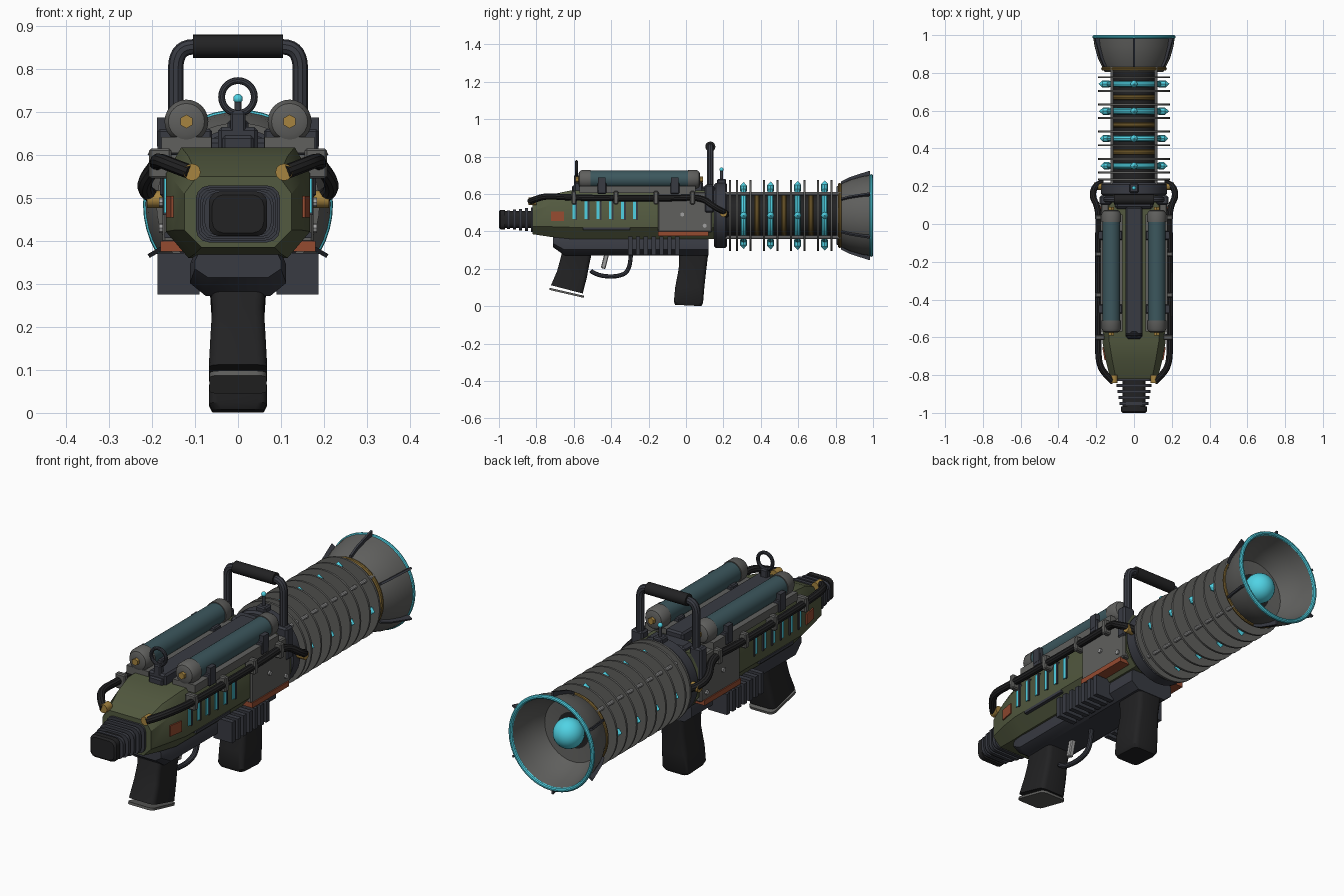
import bpy, bmesh, math
from mathutils import Vector, Matrix

if "Cube" in bpy.data.objects:
    bpy.data.objects.remove(bpy.data.objects["Cube"])

AX = 0.485  # barrel axis height


def mat(name, r, g, b):
    m = bpy.data.materials.new(name)
    m.diffuse_color = (r, g, b, 1)
    m.use_nodes = True
    m.node_tree.nodes["Principled BSDF"].inputs["Base Color"].default_value = m.diffuse_color
    return m


OLIVE = mat("olive", .085, .10, .05)
DARK = mat("dark_metal", .04, .043, .055)
BLACK = mat("rubber", .016, .016, .017)
GREY = mat("mid_grey", .115, .115, .11)
LIGHT = mat("light_grey", .35, .35, .35)
TEAL = mat("tank_teal", .045, .095, .11)
CYAN = mat("glow_cyan", .08, .65, .78)
GOLD = mat("bronze", .38, .23, .05)
BRONZE = mat("dark_bronze", .2, .125, .03)
RUST = mat("rust_orange", .3, .07, .03)


def finish(name, bm, m):
    bmesh.ops.recalc_face_normals(bm, faces=bm.faces[:])
    me = bpy.data.meshes.new(name)
    bm.to_mesh(me)
    bm.free()
    me.materials.append(m)
    o = bpy.data.objects.new(name, me)
    bpy.context.collection.objects.link(o)
    return o


def box(name, lo, hi, m, bevel=0.0, rot=None):
    bm = bmesh.new()
    c, s = (Vector(lo) + Vector(hi)) / 2, Vector(hi) - Vector(lo)
    bmesh.ops.create_cube(bm, size=1, matrix=Matrix.Diagonal((abs(s.x), abs(s.y), abs(s.z), 1)))
    if bevel:
        bmesh.ops.bevel(bm, geom=bm.edges[:], offset=bevel, segments=1, affect='EDGES')
    bm.transform(Matrix.Translation(c) @ (rot or Matrix()))
    return finish(name, bm, m)


def side_box(name, s, x, y, z, m, bevel=0.0, rot=None):
    return box(name, (s * x[0], y[0], z[0]), (s * x[1], y[1], z[1]), m, bevel, rot)


def rod(name, a, b, r, m, seg=16, r2=None):
    a, b = Vector(a), Vector(b)
    bm = bmesh.new()
    bmesh.ops.create_cone(bm, cap_ends=True, segments=seg, radius1=r, radius2=r if r2 is None else r2, depth=(b - a).length)
    q = Vector((0, 0, 1)).rotation_difference(b - a).to_matrix().to_4x4()
    bm.transform(Matrix.Translation((a + b) / 2) @ q)
    return finish(name, bm, m)


def ball(name, c, r, m):
    bm = bmesh.new()
    bmesh.ops.create_uvsphere(bm, u_segments=24, v_segments=14, radius=r, matrix=Matrix.Translation(c))
    return finish(name, bm, m)


def loft(name, rings, m):
    bm = bmesh.new()
    vs = [[bm.verts.new(p) for p in ring] for ring in rings]
    n = len(vs[0])
    for a, b in zip(vs, vs[1:]):
        for i in range(n):
            bm.faces.new((a[i], a[(i + 1) % n], b[(i + 1) % n], b[i]))
    bm.faces.new(vs[0])
    bm.faces.new(vs[-1])
    return finish(name, bm, m)


def revolve(name, prof, m, cx=0, cz=AX, seg=48):
    """Closed (radius, y) profile turned about a lengthwise axis."""
    bm = bmesh.new()
    rings = [[bm.verts.new((cx + r * math.cos(t), y, cz + r * math.sin(t))) for r, y in prof]
             for t in (2 * math.pi * k / seg for k in range(seg))]
    n = len(prof)
    for k in range(seg):
        a, b = rings[k], rings[(k + 1) % seg]
        for i in range(n):
            bm.faces.new((a[i], b[i], b[(i + 1) % n], a[(i + 1) % n]))
    return finish(name, bm, m)


def torus(name, R, r, y, m, cz=AX):
    return revolve(name, [(R + r * math.cos(a), y + r * math.sin(a)) for a in (math.pi * k / 5 for k in range(10))], m, cz=cz)


def tube(name, pts, r, m):
    cu = bpy.data.curves.new(name, 'CURVE')
    cu.dimensions, cu.bevel_depth, cu.bevel_resolution, cu.use_fill_caps = '3D', r, 3, True
    sp = cu.splines.new('NURBS')
    sp.points.add(len(pts) - 1)
    for p, co in zip(sp.points, pts):
        p.co = (*co, 1)
    sp.order_u, sp.use_endpoint_u, sp.resolution_u = 3, True, 6
    cu.materials.append(m)
    o = bpy.data.objects.new(name, cu)
    bpy.context.collection.objects.link(o)


def octa(y, w, zb, zt, tb, bb, cz):
    """Chamfered section: w half width, tb / bb top and bottom half widths, cz chamfer height."""
    return [(sx * x, y, z) for sx, x, z in ((1, bb, zb), (1, w, zb + cz), (1, w, zt - cz), (1, tb, zt),
                                            (-1, tb, zt), (-1, w, zt - cz), (-1, w, zb + cz), (-1, bb, zb))]


def rounded(hw, hd, c, f):
    """Rounded rectangle mapped through f(u, v)."""
    pts = []
    for su, sv, a0 in ((1, 1, 0), (-1, 1, 90), (-1, -1, 180), (1, -1, 270)):
        for k in range(4):
            a = math.radians(a0 + 30 * k)
            pts.append(f(su * (hw - c) + c * math.cos(a), sv * (hd - c) + c * math.sin(a)))
    return pts


# Receiver and lower frame
loft("receiver", [octa(-.82, .125, .385, .55, .095, .085, .04), octa(-.72, .15, .37, .597, .115, .10, .055),
                  octa(-.62, .168, .36, .618, .132, .115, .062), octa(.15, .168, .36, .618, .132, .115, .062)], OLIVE)
loft("lower_frame", [octa(-.71, .10, .315, .375, .09, .07, .02), octa(-.65, .112, .272, .375, .10, .075, .03),
                     octa(.12, .112, .272, .375, .10, .075, .03)], DARK)
box("top_spine", (-.046, -.6, .6), (.046, .09, .665), DARK, .008)
box("front_block", (-.10, .08, .58), (.10, .16, .64), DARK, .012)

# Rear bellows and butt cap
def stock_plate(name, y0, y1, hw, hh, m):
    loft(name, [rounded(hw, hh, .03, lambda u, v: (u, y, .463 + v)) for y in (y0, y1)], m)

stock_plate("stock_core", -.98, -.80, .062, .045, BLACK)
for i in range(5):
    y = -.95 + .032 * i
    stock_plate("stock_rib", y - .008, y + .008, .078 + .005 * i, .05 + .004 * i, DARK)
loft("butt_cap", [rounded(w, h, .025, lambda u, v: (u, y, .463 + v)) for y, w, h in
                  ((-1, .06, .044), (-.992, .068, .052), (-.967, .068, .052))], BLACK)

# Grips: sections are (y, z, half width, half depth, tilt)
def grip(name, secs, m):
    loft(name, [rounded(w, d, .022, lambda u, v: (u, y + v, z + v * t)) for y, z, w, d, t in secs], m)

grip("rear_grip", [(-.58, .30, .066, .078, -.1), (-.595, .235, .06, .078, -.15), (-.61, .17, .064, .08, -.2),
                   (-.637, .09, .068, .085, -.26)], BLACK)
grip("rear_grip_plate", [(-.637, .077, .066, .092, -.23), (-.639, .066, .066, .092, -.23)], GREY)
grip("foregrip", [(.042, .29, .066, .078, 0), (.035, .2, .06, .074, 0), (.02, .1, .066, .078, 0),
                  (.013, .02, .068, .078, -.05), (.012, .004, .06, .07, -.05)], BLACK)
tube("trigger_guard", [(0, -.51, .19), (0, -.48, .165), (0, -.37, .155), (0, -.295, .19), (0, -.295, .29)], .012, DARK)
box("trigger", (-.012, -.445, .2), (.012, -.42, .29), LIGHT, .004, Matrix.Rotation(-.25, 4, 'X'))

# Parts mirrored on both flanks
for s in (-1, 1):
    for i in range(7):
        side_box("cooling_fin", s, (.09, .187), (-.31 + .042 * i, -.287 + .042 * i), (.275, .372), DARK)
    for i in range(6):
        y = -.6 + .065 * i
        side_box("vent_light", s, (.15, .172), (y - .008, y + .008), (.465, .568), CYAN)
        side_box("vent_hood", s, (.15, .174), (y + .009, y + .018), (.46, .572), DARK)
    side_box("lower_slot", s, (.15, .171), (-.55, -.3), (.407, .42), DARK)
    side_box("side_plate", s, (.12, .176), (-.15, .14), (.395, .61), GREY, .006)
    side_box("side_plate_trim", s, (.12, .18), (-.15, .12), (.376, .4), RUST)
    side_box("warning_tag", s, (.142, .162), (-.72, -.65), (.455, .505), RUST, 0, Matrix.Rotation(-s * .17, 4, 'Z'))
    for y, z in ((-.02, .49), (-.13, .58), (.1, .43)):
        rod("plate_bolt", (s * .17, y, z), (s * .184, y, z), .011, LIGHT, 8)

    # Side hose with clips and bronze fittings
    tube("side_hose", [(s * .11, -.835, .56), (s * .15, -.80, .575), (s * .187, -.74, .59), (s * .19, -.62, .58), (s * .19, -.1, .575),
                       (s * .185, .08, .585), (s * .225, .15, .53), (s * .2, .215, .5), (s * .165, .215, .49)], .017, BLACK)
    rod("rear_hose_fitting", (s * .107, -.842, .56), (s * .107, -.80, .56), .02, GOLD, 12)
    rod("front_hose_fitting", (s * .212, .2, .497), (s * .165, .2, .497), .02, GOLD, 12)
    for y in (-.6, -.375, -.16, .035):
        side_box("hose_clip", s, (.155, .207), (y - .013, y + .013), (.545, .615), GREY, .005)

    # Pressure tanks in their cradles
    tx, tz = s * .12, .678
    rod("tank", (tx, -.53, tz), (tx, .03, tz), .047, TEAL, 32)
    for y0, d in ((-.53, -1), (.03, 1)):
        loft("tank_cap", [[(tx + r * math.cos(a), y0 + d * e, tz + r * math.sin(a)) for a in (k * math.pi / 12 for k in range(24))]
                          for e, r in ((-.02, .051), (.025, .051), (.04, .042), (.045, .03))], GREY)
        rod("tank_valve", (tx, y0, tz), (tx, y0 + d * .06, tz), .016, GOLD, 6)
    for y in (-.45, -.06):
        side_box("tank_strap", s, (.06, .187), (y - .024, y + .024), (.60, .66), DARK, .005)
        side_box("tank_clamp", s, (.165, .188), (y - .02, y + .02), (.62, .687), DARK)
    side_box("tank_cradle", s, (.062, .178), (-.57, .05), (.605, .642), GREY)

    # Handle mount
    side_box("handle_bracket", s, (.12, .182), (.10, .15), (.5, .65), DARK, .008)

# Carry handle
tube("carry_handle", [(-.145, .13, .58), (-.145, .13, .75), (-.145, .13, .85), (-.07, .13, .853), (.07, .13, .853),
                      (.145, .13, .85), (.145, .13, .75), (.145, .13, .58)], .018, DARK)
rod("handle_grip", (-.105, .13, .853), (.105, .13, .853), .027, BLACK, 24)

# Sights
torus("rear_sight_ring", .038, .008, -.585, DARK, .735)
box("rear_sight_post", (-.018, -.6, .62), (.018, -.57, .70), DARK, .005)
box("rear_sight_base", (-.036, -.61, .61), (.036, -.56, .645), DARK, .006)
rod("front_sight_post", (0, .19, .64), (0, .19, .73), .008, DARK, 12)
box("front_sight_base", (-.025, .165, .64), (.025, .215, .68), DARK, .006)
ball("front_sight_bead", (0, .19, .731), .011, CYAN)

# Barrel core, collar, discs and rings
rod("barrel_core", (0, .1, AX), (0, .83, AX), .112, BLACK, 40)
revolve("barrel_collar", [(.05, .15), (.165, .15), (.175, .16), (.175, .21), (.165, .22), (.05, .22)], DARK)
for y in [.235] + [.273 + .072 * k for k in range(8)]:
    revolve("barrel_disc", [(.10, y - .005), (.19, y - .005), (.19, y + .005), (.10, y + .005)], GREY)
for k in range(4):
    y = .308 + .1445 * k
    torus("energy_ring", .128, .017, y, CYAN)
    for j in range(4):
        d = Vector((math.cos(j * math.pi / 2), 0, math.sin(j * math.pi / 2)))
        c, e = Vector((0, y, AX)), .003 * k
        rod("energy_stud", c + d * .13, c + d * (.158 + e), .019, CYAN, 8)
        rod("energy_stud_tip", c + d * (.158 + e), c + d * (.178 + e), .019, CYAN, 8, .001)
    if k < 3:
        torus("bronze_coil", .108, .014, y + .072, BRONZE)
for j in range(4):
    a = math.pi / 4 + j * math.pi / 2
    x, z = .165 * math.cos(a), AX + .165 * math.sin(a)
    rod("tie_rod", (x, .2, z), (x, .83, z), .009, LIGHT, 10)

# Muzzle bell with ribs, glowing rim and emitter
revolve("muzzle_bell", [(.02, .805), (.155, .805), (.168, .83), (.19, .875), (.209, .94), (.217, .995), (.203, .995),
                        (.192, .94), (.172, .88), (.145, .835), (.02, .825)], GREY)
torus("bell_band", .163, .011, .822, BRONZE)
torus("bell_rim_light", .211, .010, .99, CYAN)
for j in range(6):
    a = math.radians(30 + 60 * j)
    u, t = Vector((math.cos(a), 0, math.sin(a))), Vector((-math.sin(a), 0, math.cos(a)))
    prof = [(.15, .83), (.182, .83), (.205, .875), (.226, .94), (.24, .985), (.212, .985), (.2, .94), (.18, .875)]
    loft("bell_rib", [[u * r + t * w + Vector((0, y, AX)) for r, y in prof] for w in (-.005, .005)], DARK)
ball("emitter_orb", (0, .865, AX), .068, CYAN)

# Bake curves to meshes and smooth curved faces
bpy.ops.object.select_all(action='SELECT')
bpy.context.view_layer.objects.active = bpy.data.objects["carry_handle"]
bpy.ops.object.convert(target='MESH')
bpy.ops.object.select_all(action='SELECT')
bpy.ops.object.shade_smooth_by_angle(angle=math.radians(32))
